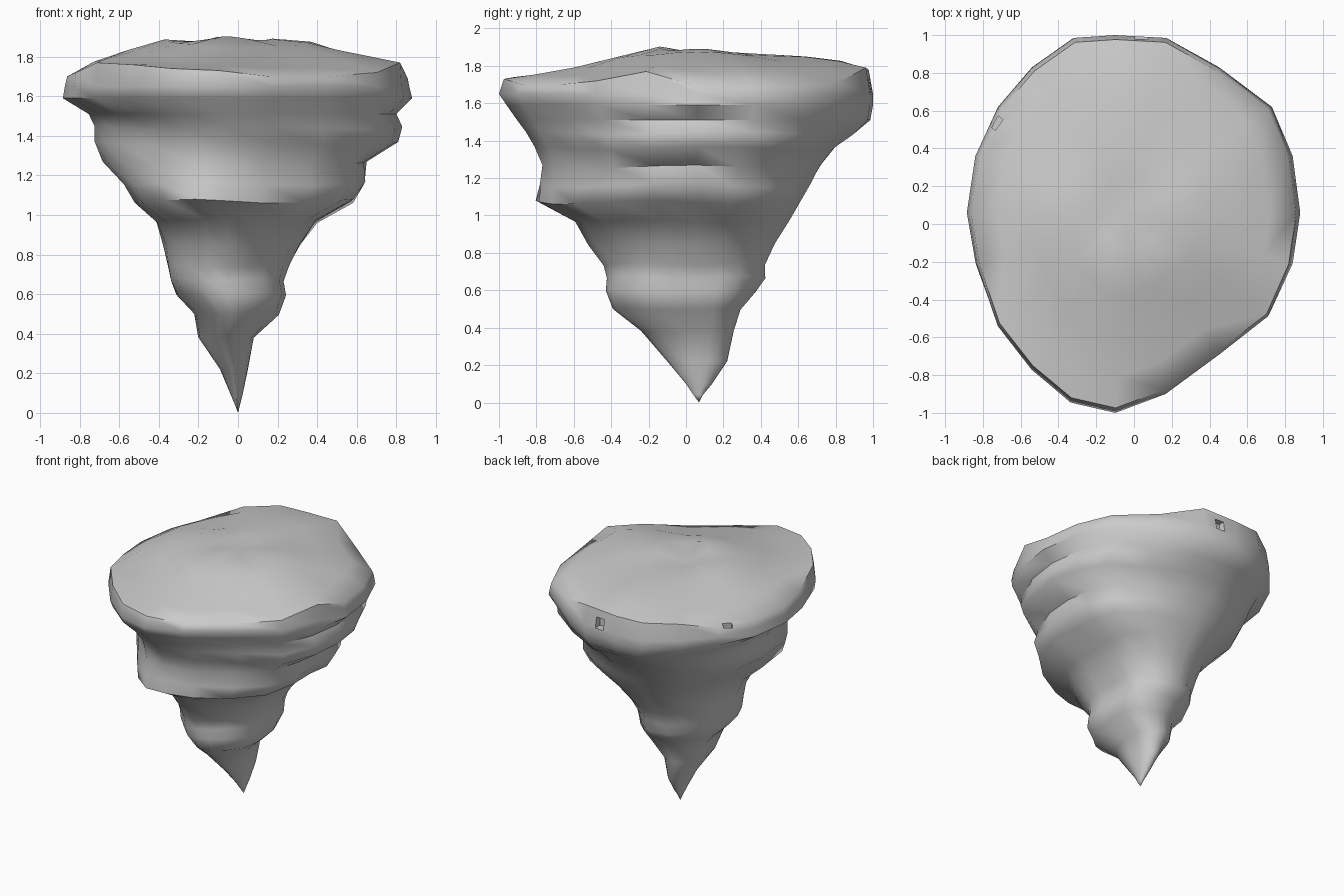
import bpy, bmesh, math

if "Cube" in bpy.data.objects:
    bpy.data.objects.remove(bpy.data.objects["Cube"])

# Outline of the plateau seen from above, clockwise from the back
OUTLINE = [(-.1, 1), (.17, .985), (.45, .83), (.73, .62), (.84, .36), (.88, .06), (.84, -.22),
           (.72, -.49), (.46, -.69), (.17, -.9), (-.1, -1), (-.34, -.945), (-.55, -.77), (-.73, -.54),
           (-.84, -.22), (-.885, .06), (-.84, .36), (-.72, .62), (-.54, .83), (-.32, .985)]
RIM_Z = [1.78, 1.79, 1.71, 1.69, 1.69, 1.69, 1.77, 1.72, 1.70, 1.70,
         1.73, 1.74, 1.76, 1.77, 1.72, 1.70, 1.70, 1.71, 1.77, 1.78]

# Rock side profile: height, then reach to left, right, front, back
PROFILE = [(.04, -.015, .01, .04, .09), (.10, -.04, .025, 0, .14), (.22, -.09, .05, -.10, .22),
           (.38, -.20, .08, -.24, .255), (.50, -.22, .20, -.39, .29), (.60, -.31, .23, -.42, .37),
           (.67, -.335, .22, -.41, .42), (.74, -.35, .25, -.43, .42), (.85, -.375, .31, -.52, .47),
           (.97, -.41, .39, -.58, .54), (1.07, -.50, .57, -.75, .60), (1.16, -.57, .64, -.76, .66),
           (1.26, -.68, .65, -.765, .72), (1.36, -.72, .81, -.82, .80), (1.44, -.72, .83, -.87, .91),
           (1.51, -.75, .80, -.91, .985), (1.59, -.88, .88, -.96, 1.0), (1.65, -.87, .865, -1.0, 1.0)]
CY = .06  # height axis of the rock in y

# Swellings on the diagonals: direction in degrees, height, spread, strength
SWELLS = [(-45, .6, .2, .2), (-45, 1.05, .2, .14), (-135, 1.08, .12, .18), (-135, .68, .12, .12),
          (-135, 1.42, .1, -.07), (45, 1.0, .2, .13), (45, .6, .15, .08)]


def scaled(p, z, left, right, front, back):
    """Outline point stretched to the four given reaches, plus diagonal swellings."""
    t = max(0, min(1, (right - left) / .8))
    cx, cy = (left + right) / 2 * (1 - t), .08 * (1 - t) + CY * t
    sx = p[0] / .88
    sy = (p[1] - CY) / (.94 if p[1] > CY else 1.06)
    ang = math.atan2(sy, sx)
    f = 1
    for deg, h, w, s in SWELLS:
        c = math.cos(ang - math.radians(deg))
        if c > .7071:
            f += s * (2 * c * c - 1) * math.exp(-((z - h) / w) ** 2)
    px = cx + f * sx * ((right - cx) if sx > 0 else (cx - left))
    py = cy + f * sy * ((back - cy) if sy > 0 else (cy - front))
    return px, py


def bump(x, y):
    """Soft mounds, a hollow and a lower front on the plateau."""
    h = 0
    for bx, by, s, r in [(-.08, -.18, .035, .18), (.28, .08, .03, .18), (-.4, .08, .035, .2),
                         (-.05, .07, -.03, .12), (0, .8, .03, .25)]:
        h += s * math.exp(-((x - bx) ** 2 + (y - by) ** 2) / (r * r))
    return h - .03 * max(0, min(1, (-.25 - y) / .2))


# Floating rock: stacked rings, then the plateau rings and centre
bm = bmesh.new()
rings = []
for z, *reach in PROFILE:
    ring = []
    for i, p in enumerate(OUTLINE):
        x, y = scaled(p, z, *reach)
        wobble = .01 * math.sin(i * .63 * 2 + z * 6) * min(1, z) if .3 < z < 1.45 else 0
        ring.append(bm.verts.new((x, y, z + wobble)))
    rings.append(ring)
for k, base in [(.975, 0), (.82, 1.79), (.62, 1.825), (.42, 1.855), (.2, 1.87)]:
    ring = []
    for p, rz in zip(OUTLINE, RIM_Z):
        x, y = p[0] * k, CY + (p[1] - CY) * k
        z = rz if not base else base + bump(x, y) + .7 * (rz - 1.75) * max(0, k - .35)
        ring.append(bm.verts.new((x, y, z)))
    rings.append(ring)
n = len(OUTLINE)
for a, b in zip(rings, rings[1:]):
    for i in range(n):
        bm.faces.new((a[i], a[(i + 1) % n], b[(i + 1) % n], b[i]))
tip = bm.verts.new((0, .07, 0))
top = bm.verts.new((-.06, .07, 1.85))
for i in range(n):
    j = (i + 1) % n
    bm.faces.new((tip, rings[0][j], rings[0][i]))
    bm.faces.new((top, rings[-1][i], rings[-1][j]))
bmesh.ops.recalc_face_normals(bm, faces=bm.faces)
mesh = bpy.data.meshes.new("floating_rock")
bm.to_mesh(mesh)
bm.free()
rock = bpy.data.objects.new("floating_rock", mesh)
bpy.context.collection.objects.link(rock)
bpy.context.view_layer.objects.active = rock
rock.select_set(True)
bpy.ops.object.shade_smooth_by_angle(angle=math.radians(55))
rock.select_set(False)

# Small square sockets in the rim at the back and back left
for name, loc, angle, h in [("back_socket_cutter", (.04, .98, 1.69), 90, .08),
                            ("left_socket_cutter", (-.75, .55, 1.70), 145, .1)]:
    bpy.ops.mesh.primitive_cube_add(size=1, location=loc, rotation=(0, 0, math.radians(angle)))
    cutter = bpy.context.object
    cutter.name = name
    cutter.scale = (.09, .07, h)
    cutter.hide_render = True
    cutter.display_type = 'WIRE'
    mod = rock.modifiers.new(name, 'BOOLEAN')
    mod.operation = 'DIFFERENCE'
    mod.solver = 'EXACT'
    mod.object = cutter
